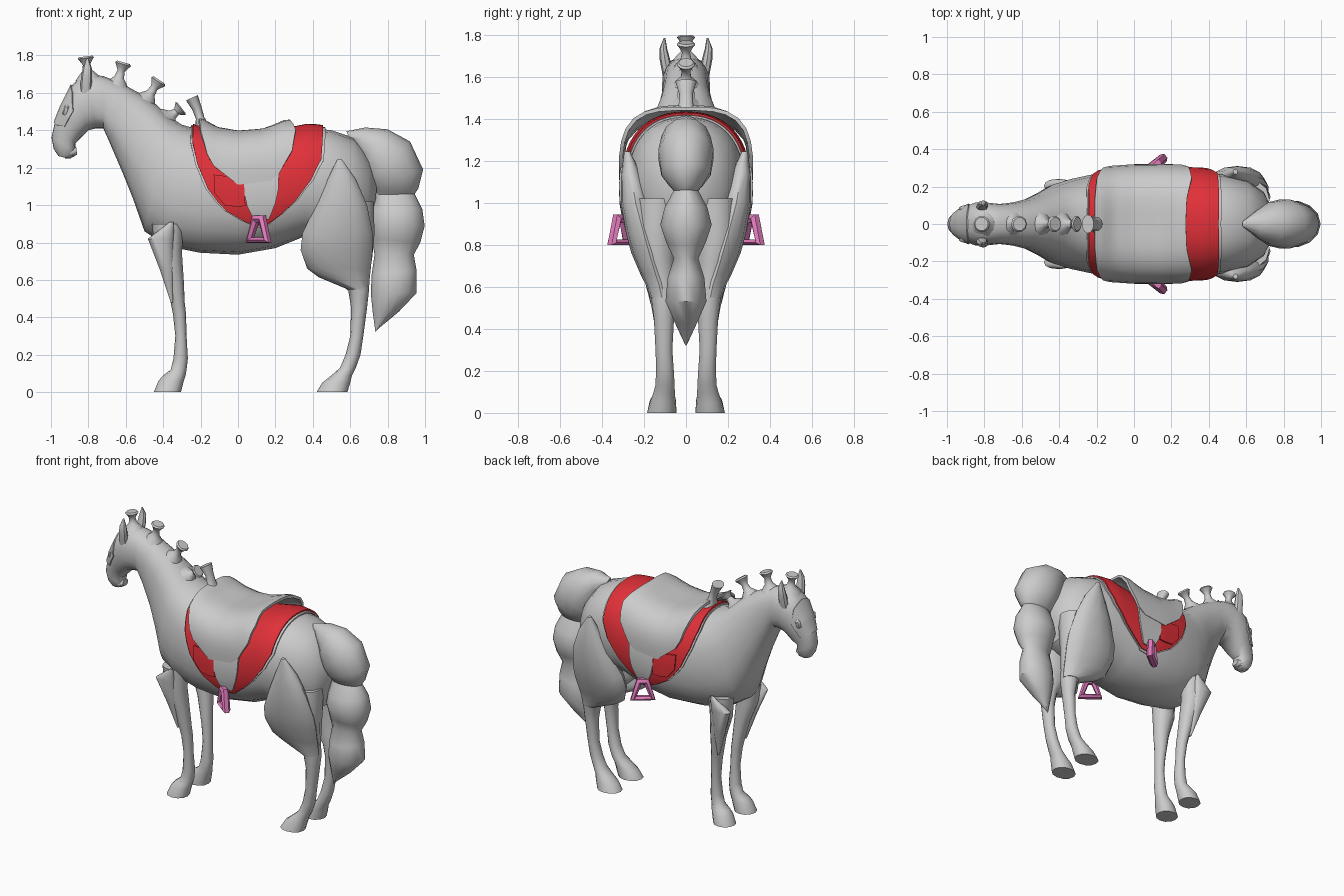
import bpy, bmesh
from math import sin, cos, radians, pi, copysign, hypot
from mathutils import Vector


def power(v, p):
    return copysign(abs(v) ** p, v) if abs(v) > 1e-6 else 0.0


def finish(name, bm, mirror=False, thick=0, color=None):
    bmesh.ops.recalc_face_normals(bm, faces=bm.faces[:])
    me = bpy.data.meshes.new(name)
    bm.to_mesh(me)
    bm.free()
    ob = bpy.data.objects.new(name, me)
    bpy.context.collection.objects.link(ob)
    if mirror:
        m = ob.modifiers.new("mirror", 'MIRROR')
        m.use_axis = (False, True, False)
    if thick:
        s = ob.modifiers.new("thickness", 'SOLIDIFY')
        s.thickness, s.offset = thick, 0
    if color:
        me.materials.append(color)
    return ob


def loft(name, rings, n=14, p=1.0, mirror=False):
    """Each ring: two opposite points (x, z), half width in y, optional y centre."""
    bm = bmesh.new()
    loops = []
    for ax, az, bx, bz, w, *rest in rings:
        yc = rest[0] if rest else 0
        loop = []
        for i in range(n):
            c, s = power(cos(2 * pi * i / n), p), power(sin(2 * pi * i / n), p)
            loop.append(bm.verts.new(((ax + bx) / 2 + (ax - bx) / 2 * c, yc + w * s,
                                      (az + bz) / 2 + (az - bz) / 2 * c)))
        loops.append(loop)
    for a, b in zip(loops, loops[1:]):
        for i in range(n):
            bm.faces.new((a[i], a[(i + 1) % n], b[(i + 1) % n], b[i]))
    bm.faces.new(loops[0])
    bm.faces.new(loops[-1])
    return finish(name, bm, mirror)


def column(name, rows, n=12):
    """Limb from rows: z, x front, x back, y centre, y half width."""
    return loft(name, [(a, z, b, z, w, y) for z, a, b, y, w in rows], n, 0.95, True)


# Body from rump to muzzle: top point, bottom point, half width
P = 0.88
BODY = [
    (.745, 1.13, .735, 1.02, .07), (.70, 1.26, .69, .86, .17), (.62, 1.36, .58, .80, .235),
    (.50, 1.40, .45, .82, .265), (.38, 1.415, .35, .83, .28), (.2, 1.38, .2, .77, .285),
    (0, 1.365, 0, .735, .285), (-.2, 1.40, -.2, .745, .27), (-.3, 1.43, -.38, .78, .24),
    (-.37, 1.475, -.50, .86, .21), (-.44, 1.54, -.56, 1.03, .17),
    (-.52, 1.595, -.62, 1.18, .135), (-.62, 1.65, -.68, 1.32, .115), (-.72, 1.69, -.72, 1.41, .107),
    (-.82, 1.70, -.76, 1.41, .115), (-.89, 1.64, -.80, 1.40, .115), (-.945, 1.53, -.84, 1.36, .095),
    (-.98, 1.44, -.87, 1.33, .068), (-.997, 1.36, -.87, 1.29, .06),
    (-.985, 1.30, -.875, 1.26, .05), (-.96, 1.262, -.91, 1.25, .03)]
loft("horse_body", BODY, 20, P)


def on_body(x, deg, off):
    """Point lifted off the body at mid-line x and angle from the top."""
    for a, b in zip(BODY, BODY[1:]):
        xa, xb = (a[0] + a[2]) / 2, (b[0] + b[2]) / 2
        if xb <= x <= xa:
            break
    t = (xa - x) / (xa - xb)
    ax, az, bx, bz, w = [u + (v - u) * t for u, v in zip(a, b)]
    ux, uz = (ax - bx) / 2, (az - bz) / 2
    h, c, s = hypot(ux, uz), cos(radians(deg)), sin(radians(deg))
    nrm = Vector((ux / h * c / h, s / w, uz / h * c / h)).normalized()
    cp, sp = power(c, P), power(s, P)
    return Vector(((ax + bx) / 2 + ux * cp, w * sp, (az + bz) / 2 + uz * cp)) + nrm * off


def panel(name, rows, off, thick, color=None, grow=0):
    """Sheet that follows the body; rows: angle from the top, front x, rear x."""
    bm = bmesh.new()
    grid, cols = [], 18
    rows = [(d, a - grow, b + grow) for d, a, b in rows]
    for r0, r1 in zip(rows, rows[1:]):
        k = max(1, round((r1[0] - r0[0]) / 8))
        steps = range(k + 1) if r1 == rows[-1] else range(k)
        for j in steps:
            d, a, b = [u + (v - u) * j / k for u, v in zip(r0, r1)]
            line = []
            for i in range(cols + 1):
                x = a + (b - a) * i / cols
                o = off(x, d) if callable(off) else off
                line.append(bm.verts.new(on_body(x, d, o)))
            grid.append(line)
    for p, q in zip(grid, grid[1:]):
        for i in range(cols):
            bm.faces.new((p[i], p[i + 1], q[i + 1], q[i]))
    return finish(name, bm, True, thick, color)


red = bpy.data.materials.new("red")
red.diffuse_color = (.75, .03, .04, 1)
pink = bpy.data.materials.new("pink")
pink.diffuse_color = (.75, .2, .5, 1)

# Saddle blanket with grey trim
blanket = [(0, -.26, .43), (45, -.255, .435), (68, -.22, .435), (88, -.16, .39),
           (103, -.06, .31), (112, .03, .23), (119, .09, .16)]
panel("blanket", blanket, .016, .012, red)
panel("blanket_trim", blanket + [(122, .10, .15)], .007, .01, None, .013)


# Saddle seat with raised pommel and cantle, stirrup straps and blanket pocket
def seat_height(x, d):
    rise = max(0, 1 - abs(x - .25) / .12) + max(0, 1 - abs(x + .2) / .09)
    flare = max(0, sin(radians(2 * d))) ** 2
    return .024 + .046 * flare + .035 * rise * max(0, cos(radians(d * 1.6)))


panel("saddle", [(0, -.215, .27), (20, -.215, .275), (40, -.20, .30), (60, -.165, .285),
                 (69, -.13, .25), (77, -.05, .22), (82, .0, .17)], seat_height, .018)
panel("stirrup_strap", [(72, .03, .22), (90, .035, .215), (99, .05, .20), (113, .09, .165)],
      .028, .012)
panel("blanket_pocket", [(76, -.13, .035), (90, -.125, .035), (98, -.07, .04)], .026, .01, red)
loft("saddle_horn", [(-.235, 1.38, -.13, 1.39, .08), (-.225, 1.46, -.18, 1.47, .035),
                     (-.245, 1.51, -.195, 1.525, .032), (-.278, 1.56, -.215, 1.588, .05)], 12)

# Stirrups
for side in (1, -1):
    cu = bpy.data.curves.new("stirrup", 'CURVE')
    cu.dimensions = '3D'
    cu.bevel_depth, cu.bevel_resolution = .026, 1
    sp = cu.splines.new('POLY')
    pts = [(.063, .278, .812), (.157, .352, .812), (.130, .328, .925), (.094, .299, .925)]
    sp.points.add(3)
    for q, (x, y, z) in zip(sp.points, pts):
        q.co = (x, y * side, z, 1)
    sp.use_cyclic_u = True
    cu.materials.append(pink)
    bpy.context.collection.objects.link(bpy.data.objects.new("stirrup", cu))

# Front legs and shoulder flaps
column("front_leg", [
    (.90, -.46, -.29, .15, .07), (.75, -.445, -.30, .145, .068), (.60, -.39, -.29, .13, .053),
    (.48, -.36, -.285, .115, .045), (.42, -.348, -.278, .11, .04), (.30, -.335, -.275, .105, .034),
    (.18, -.345, -.268, .10, .04), (.12, -.36, -.275, .10, .042), (.09, -.40, -.28, .105, .05),
    (.06, -.425, -.29, .11, .062), (0, -.45, -.305, .115, .07)])
column("shoulder_flap", [
    (.91, -.365, -.345, .222, .01), (.86, -.43, -.343, .212, .028), (.82, -.482, -.343, .205, .035),
    (.66, -.42, -.34, .173, .032), (.48, -.36, -.348, .148, .01)])

# Hind legs
column("thigh", [
    (1.245, .53, .555, .28, .014), (1.14, .48, .63, .262, .046), (1.0, .415, .69, .24, .07),
    (.85, .345, .72, .20, .085), (.76, .335, .72, .175, .085), (.66, .37, .71, .145, .072),
    (.615, .43, .705, .13, .064), (.55, .585, .70, .115, .055)])
column("hind_leg", [
    (1.02, .46, .725, .13, .115), (.85, .40, .73, .145, .115), (.72, .42, .718, .13, .09),
    (.62, .52, .70, .11, .066), (.54, .59, .70, .105, .06), (.45, .605, .69, .105, .048),
    (.30, .60, .67, .105, .04), (.20, .575, .655, .10, .042), (.13, .545, .63, .10, .046),
    (.09, .50, .61, .105, .052), (.05, .45, .60, .11, .062), (0, .42, .585, .115, .07)])

# Tied tail with three bulbs
loft("tail", [
    (.58, 1.395, .60, 1.34, .02), (.68, 1.415, .65, 1.26, .08), (.80, 1.405, .67, 1.18, .12),
    (.92, 1.34, .69, 1.12, .135), (.99, 1.19, .71, 1.09, .12), (.965, 1.09, .72, 1.07, .08),
    (.945, 1.06, .725, 1.055, .06), (.985, .98, .71, .97, .105), (.998, .89, .70, .90, .125),
    (.975, .80, .715, .82, .095), (.94, .735, .73, .735, .06), (.955, .65, .715, .63, .09),
    (.955, .53, .71, .53, .10), (.86, .43, .72, .43, .055), (.745, .335, .735, .32, .005)], 14)

# Mane knobs along the crest
for x0, z0, x1, z1 in [(-.80, 1.67, -.815, 1.795), (-.65, 1.63, -.612, 1.763),
                       (-.50, 1.55, -.42, 1.668), (-.38, 1.46, -.302, 1.52)]:
    d = Vector((x1 - x0, z1 - z0))
    n = Vector((d.y, -d.x)).normalized()
    rings = []
    for t, r in [(0, .07), (.2, .05), (.4, .026), (.65, .02), (.82, .033), (.93, .044), (1, .036)]:
        a, b = Vector((x0, z0)) + d * t - n * r, Vector((x0, z0)) + d * t + n * r
        rings.append((*a, *b, r))
    loft("mane_knob", rings, 10)

# Ears, face plate, eyes and chin
column("ear", [(1.60, -.845, -.785, .085, .025), (1.68, -.84, -.78, .10, .025),
               (1.735, -.83, -.782, .108, .018), (1.785, -.81, -.80, .102, .004)], 8)
panel("face_plate", [(0, -.925, -.845), (45, -.925, -.85), (80, -.915, -.87)], .003, .008)
column("eye", [(1.54, -.915, -.905, .08, .005), (1.525, -.93, -.892, .08, .02),
               (1.49, -.938, -.90, .077, .02), (1.465, -.93, -.915, .07, .005)], 8)
loft("chin", [(-.935, 1.30, -.925, 1.25, .03), (-.90, 1.32, -.895, 1.25, .048),
              (-.865, 1.31, -.86, 1.27, .03)], 10)

# Bake modifiers and smooth everything below a sharp angle
bpy.ops.object.select_all(action='SELECT')
bpy.context.view_layer.objects.active = bpy.data.objects["horse_body"]
bpy.ops.object.convert(target='MESH')
bpy.ops.object.shade_smooth_by_angle(angle=radians(42))
